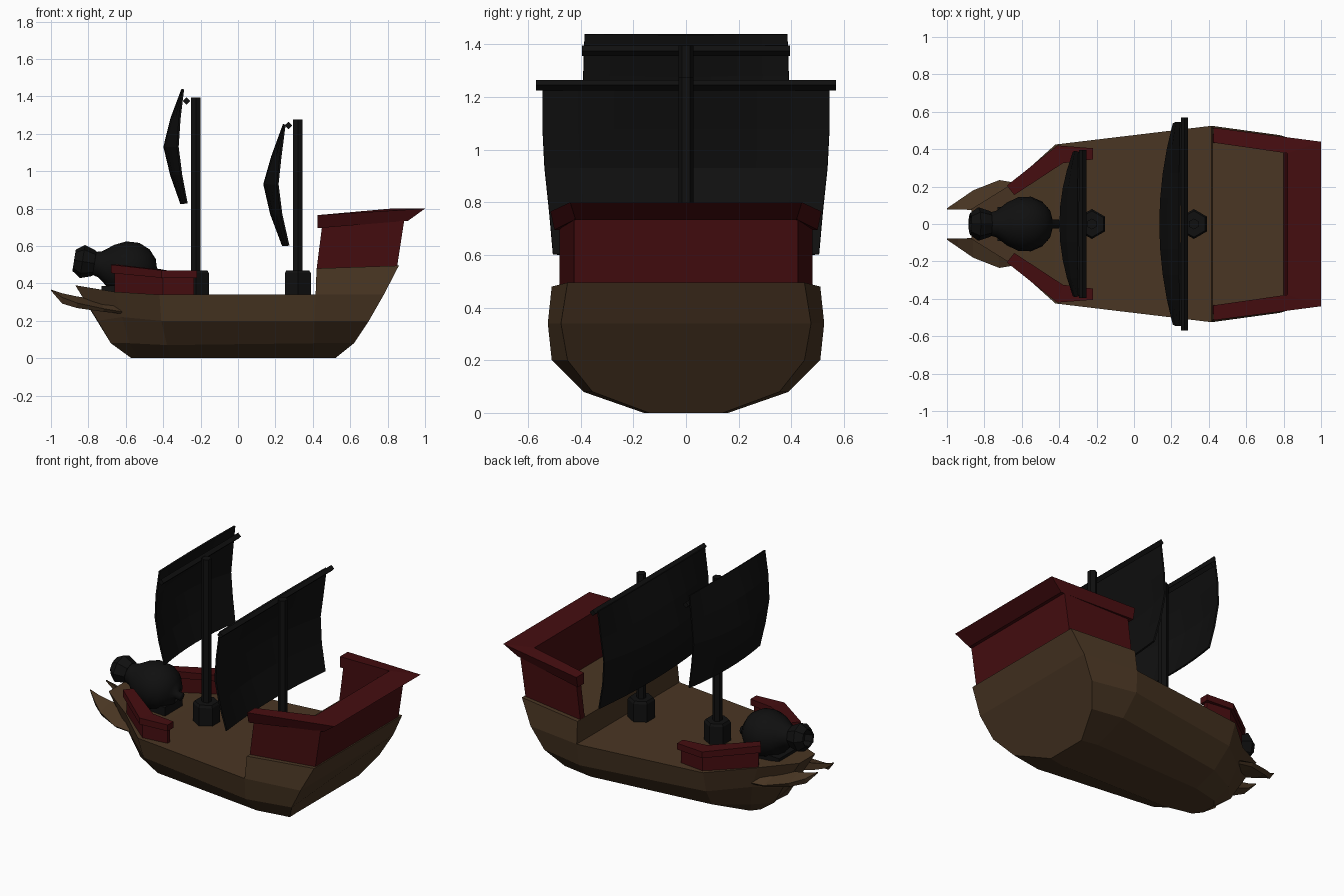
import bpy, bmesh, math
from mathutils import Vector, Matrix

if "Cube" in bpy.data.objects:
    bpy.data.objects.remove(bpy.data.objects["Cube"])


def material(name, rgb):
    m = bpy.data.materials.new(name)
    m.diffuse_color = (*rgb, 1)
    m.use_nodes = True
    m.node_tree.nodes["Principled BSDF"].inputs["Base Color"].default_value = m.diffuse_color
    return m


WOOD = material("brown wood", (0.068, 0.037, 0.017))
RED = material("dark red", (0.060, 0.004, 0.005))
BLACK = material("black", (0.005, 0.005, 0.005))


def finish(name, bm, mat, smooth=False):
    bmesh.ops.remove_doubles(bm, verts=bm.verts, dist=0.0001)
    bmesh.ops.recalc_face_normals(bm, faces=bm.faces)
    me = bpy.data.meshes.new(name)
    bm.to_mesh(me)
    bm.free()
    me.materials.append(mat)
    if smooth:
        for p in me.polygons:
            p.use_smooth = True
    ob = bpy.data.objects.new(name, me)
    bpy.context.collection.objects.link(ob)
    return ob


def loft(name, sections, mat):
    """Skin closed cross-sections and cap both ends."""
    bm = bmesh.new()
    rings = [[bm.verts.new(p) for p in s] for s in sections]
    n = len(rings[0])
    for a, b in zip(rings, rings[1:]):
        for i in range(n):
            j = (i + 1) % n
            bm.faces.new((a[i], a[j], b[j], b[i]))
    bm.faces.new(rings[0])
    bm.faces.new(rings[-1])
    return finish(name, bm, mat)


def flip(points):
    return [(x, -y, z) for x, y, z in points]


def full_ring(half):
    return half + flip(half)[::-1]


# Hull: half sections from keel to deck edge, bow to stern
tip = [(-0.57, 0.05, 0), (-0.68, 0.07, 0.08), (-0.75, 0.08, 0.20), (-0.87, 0.08, 0.39)]
bow = [(-0.53, 0.10, 0), (-0.58, 0.17, 0.08), (-0.62, 0.21, 0.22), (-0.66, 0.21, 0.355)]
fore = [(-0.36, 0.14, 0), (-0.38, 0.28, 0.07), (-0.41, 0.38, 0.20), (-0.42, 0.425, 0.34)]
wide = [(0.41, 0.16, 0), (0.41, 0.39, 0.08), (0.41, 0.51, 0.20), (0.415, 0.525, 0.34)]
stern = [(0.52, 0.14, 0), (0.62, 0.355, 0.08), (0.70, 0.45, 0.20), (0.78, 0.475, 0.34)]
loft("hull", [full_ring(s) for s in (tip, bow, fore, wide, stern)], WOOD)

# Raised stern deck
loft("stern_deck", [full_ring([wide[3], (0.42, 0.51, 0.48)]),
                    full_ring([stern[3], (0.86, 0.45, 0.495)])], WOOD)

# Stern bulwark and its overhanging rail, both U-shaped in plan
wall = [[(0.42, 0.48, 0.475), (0.45, 0.48, 0.71), (0.45, 0.435, 0.71), (0.42, 0.435, 0.475)],
        [(0.85, 0.425, 0.485), (0.89, 0.425, 0.745), (0.82, 0.385, 0.745), (0.80, 0.385, 0.485)]]
rail = [[(0.425, 0.50, 0.695), (0.425, 0.515, 0.765), (0.425, 0.435, 0.765), (0.425, 0.435, 0.695)],
        [(0.91, 0.42, 0.735), (1.0, 0.44, 0.80), (0.82, 0.378, 0.80), (0.82, 0.378, 0.735)]]
for name, s in (("stern_bulwark", wall), ("stern_rail", rail)):
    loft(name, s + [flip(p) for p in s[::-1]], RED)


# Bow bulwarks with caps, and curved bow fins, on both sides
def strip(outer, inner, low, high):
    return [[(ox, oy, a), (ox, oy, b), (ix, iy, b), (ix, iy, a)]
            for (ox, oy), (ix, iy), a, b in zip(outer, inner, low, high)]


bow_wall = strip([(-0.66, 0.20), (-0.40, 0.405), (-0.235, 0.385)],
                 [(-0.64, 0.17), (-0.385, 0.35), (-0.235, 0.36)],
                 [0.345, 0.335, 0.335], [0.47, 0.45, 0.45])
bow_cap = strip([(-0.68, 0.205), (-0.41, 0.42), (-0.22, 0.405)],
                [(-0.64, 0.155), (-0.38, 0.325), (-0.22, 0.345)],
                [0.455, 0.43, 0.43], [0.50, 0.47, 0.47])
fin = [[(-0.60, 0.14, 0.30), (-0.60, 0.215, 0.245), (-0.60, 0.205, 0.235), (-0.60, 0.14, 0.235)],
       [(-0.73, 0.07, 0.31), (-0.72, 0.235, 0.265), (-0.72, 0.215, 0.248), (-0.73, 0.07, 0.25)],
       [(-0.86, 0.075, 0.33), (-0.86, 0.18, 0.295), (-0.86, 0.165, 0.268), (-0.86, 0.075, 0.285)],
       [(-0.94, 0.078, 0.347), (-0.94, 0.125, 0.325), (-0.94, 0.115, 0.292), (-0.94, 0.078, 0.315)],
       [(-1.0, 0.078, 0.367), (-1.0, 0.084, 0.367), (-1.0, 0.084, 0.361), (-1.0, 0.078, 0.361)]]
for side in ("left", "right"):
    f = flip if side == "left" else list
    loft("bow_bulwark_" + side, [f(s) for s in bow_wall], RED)
    loft("bow_cap_" + side, [f(s) for s in bow_cap], RED)
    loft("bow_fin_" + side, [f(s) for s in fin], WOOD)


# Masts with hexagonal feet
def hexagon(x, r, z):
    return [(x + r * math.sin(k * math.pi / 3), r * math.cos(k * math.pi / 3), z) for k in range(6)]


def sail(name, rows, bulge, cols=8):
    """Billowing sheet: rows are (edge x, half width, z) from top to bottom."""
    bm = bmesh.new()
    grid = []
    for (x, w, z), b in zip(rows, bulge):
        ts = [2 * i / cols - 1 for i in range(cols + 1)]
        grid.append([bm.verts.new((x - b * (1 - t * t), t * w, z)) for t in ts])
    for a, b in zip(grid, grid[1:]):
        for i in range(cols):
            bm.faces.new((a[i], a[i + 1], b[i + 1], b[i]))
    ob = finish(name, bm, BLACK)
    mod = ob.modifiers.new("thickness", "SOLIDIFY")
    mod.thickness = 0.01
    mod.offset = 0


def yard(name, x, z, half, r=0.02):
    loft(name, [[(x - r, y, z), (x, y, z + r), (x + r, y, z), (x, y, z - r)]
                for y in (-half, half)], BLACK)


for name, x, top in (("fore", -0.225, 1.395), ("main", 0.32, 1.275)):
    loft(name + "_mast", [hexagon(x, 0.029, 0.34), hexagon(x, 0.029, top)], BLACK)
    loft(name + "_mast_foot", [hexagon(x, 0.08, 0.335), hexagon(x, 0.08, 0.455),
                               hexagon(x, 0.07, 0.47)], BLACK)

# Sails and yards
BULGE = (0.005, 0.045, 0.072, 0.055, 0.03)
sail("fore_sail", [(-0.293, 0.385, 1.438), (-0.312, 0.39, 1.28), (-0.322, 0.385, 1.13),
                   (-0.303, 0.375, 0.98), (-0.274, 0.36, 0.827)], BULGE)
sail("main_sail", [(0.25, 0.545, 1.25), (0.228, 0.545, 1.08), (0.212, 0.537, 0.93),
                   (0.232, 0.52, 0.77), (0.27, 0.505, 0.602)], BULGE)
yard("fore_yard", -0.275, 1.375, 0.395)
yard("main_yard", 0.27, 1.245, 0.57)


# Bow cannon: turned profiles of (distance along barrel, radius)
def turned(name, profile, sides, smooth):
    bm = bmesh.new()
    vs = [bm.verts.new((x, 0, r)) for x, r in profile]
    es = [bm.edges.new(p) for p in zip(vs, vs[1:])]
    bmesh.ops.spin(bm, geom=vs + es, cent=(0, 0, 0), axis=(1, 0, 0),
                   angle=2 * math.pi, steps=sides)
    tilt = Matrix.Translation(Vector((-0.58, 0, 0.477))) @ Matrix.Rotation(math.radians(9), 4, "Y")
    bmesh.ops.transform(bm, matrix=tilt, verts=bm.verts)
    return finish(name, bm, BLACK, smooth)


turned("cannon_body", [(-0.22, 0.0), (-0.22, 0.055), (-0.16, 0.07), (-0.10, 0.115), (-0.04, 0.143),
                       (0.03, 0.146), (0.09, 0.12), (0.13, 0.075), (0.145, 0.025), (0.18, 0.025),
                       (0.185, 0.0)], 16, True)
turned("cannon_muzzle", [(-0.24, 0.0), (-0.24, 0.05), (-0.295, 0.05), (-0.30, 0.058), (-0.255, 0.09),
                         (-0.19, 0.068), (-0.185, 0.0)], 8, False)

# Cannon bed
loft("cannon_bed", [[(-0.73, y, 0.355), (-0.73, y, 0.385), (-0.46, y, 0.40), (-0.46, y, 0.335)]
                    for y in (-0.09, 0.09)], BLACK)
